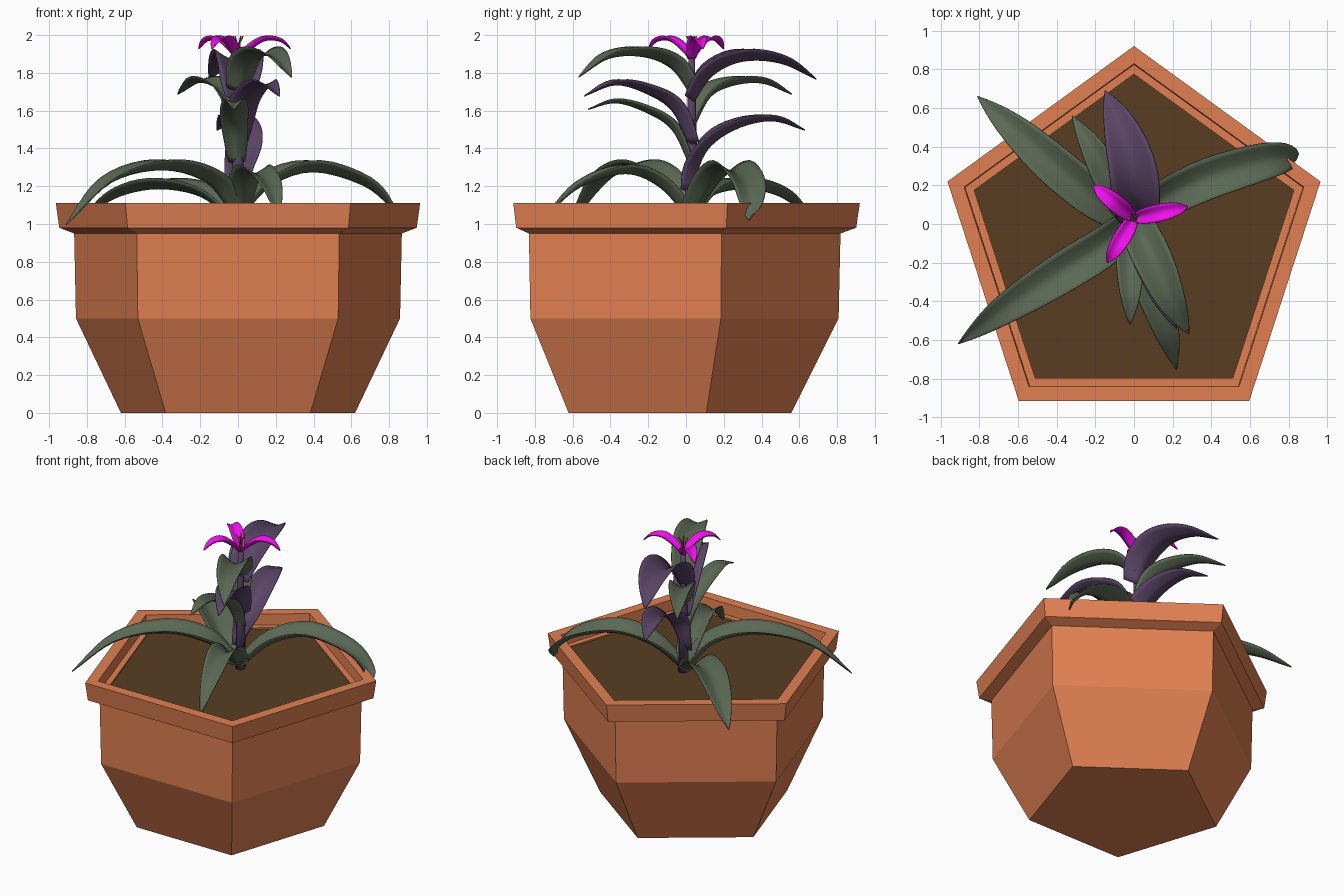
import bpy
from math import sin, cos, pi, radians
from mathutils import Vector

if "Cube" in bpy.data.objects:
    bpy.data.objects.remove(bpy.data.objects["Cube"])


def material(name, rgb):
    m = bpy.data.materials.new(name)
    m.diffuse_color = (*rgb, 1)
    m.use_nodes = True
    m.node_tree.nodes["Principled BSDF"].inputs["Base Color"].default_value = m.diffuse_color
    return m


CLAY = material("clay", (0.75, 0.216, 0.084))
SOIL = material("soil", (0.098, 0.048, 0.016))
GREEN = material("green_leaf", (0.105, 0.14, 0.09))
PURPLE = material("purple_leaf", (0.107, 0.061, 0.138))
PINK = material("petal", (0.87, 0.005, 0.83))
YELLOW = material("stamen", (0.3, 0.2, 0.03))


def make(name, verts, faces, mat, smooth=False):
    me = bpy.data.meshes.new(name)
    me.from_pydata(verts, [], faces)
    me.materials.append(mat)
    me.polygons.foreach_set("use_smooth", [smooth] * len(me.polygons))
    ob = bpy.data.objects.new(name, me)
    bpy.context.collection.objects.link(ob)
    return ob


def ring(r, z, n=5, cx=0, cy=-0.094):
    return [(cx + r * cos(pi / 2 + 2 * pi * i / n), cy + r * sin(pi / 2 + 2 * pi * i / n), z)
            for i in range(n)]


def lathe(name, profile, mat, n=5, cap_top=False, smooth=False, cx=0, cy=-0.094):
    verts = [v for r, z in profile for v in ring(r, z, n, cx, cy)]
    faces = [tuple(reversed(range(n)))]
    for j in range(len(profile) - 1):
        for i in range(n):
            k = (i + 1) % n
            faces.append((j * n + i, j * n + k, (j + 1) * n + k, (j + 1) * n + i))
    if cap_top:
        faces.append(tuple(range((len(profile) - 1) * n, len(profile) * n)))
    return make(name, verts, faces, mat, smooth)


def spline(points, count):
    # Catmull-Rom samples through the points
    p = [Vector(q) for q in points]
    p = [2 * p[0] - p[1]] + p + [2 * p[-1] - p[-2]]
    out = []
    for s in range(count + 1):
        f = s / count * (len(p) - 3)
        i = min(int(f), len(p) - 4)
        t = f - i
        a, b, c, d = p[i:i + 4]
        out.append(0.5 * (2 * b + (c - a) * t + (2 * a - 5 * b + 4 * c - d) * t ** 2
                          + (3 * b - a - 3 * c + d) * t ** 3))
    return out


def leaf(name, points, width, mat, base=0.5, count=20, cross=8):
    # Channelled blade: the path is the midrib, the sides lift above it
    path = spline(points, count)
    verts, faces = [], []
    for s, c in enumerate(path):
        t = s / count
        tan = (path[min(s + 1, count)] - path[max(s - 1, 0)]).normalized()
        side = Vector((tan.y, -tan.x, 0)).normalized()
        nor = side.cross(tan).normalized()
        half = width / 2 * 1.2 * (base + 2.2 * t) * (1 - t) ** 0.95 + 0.001
        depth = 0.75 - 0.45 * t
        for k in range(cross + 1):
            u = 2 * k / cross - 1
            verts.append(c + side * half * u + nor * half * depth * abs(u) ** 1.4)
    w = cross + 1
    for s in range(count):
        for k in range(cross):
            a = s * w + k
            faces.append((a, a + 1, a + w + 1, a + w))
    ob = make(name, verts, faces, mat, True)
    mod = ob.modifiers.new("thickness", "SOLIDIFY")
    mod.thickness = 0.006
    return ob


# Five-sided pot with rim, and the soil inside it
lathe("pot", [(0.652, 0), (0.902, 0.5), (0.912, 0.95), (0.995, 0.98), (1.014, 1.11),
              (0.923, 1.11), (0.918, 1.03), (0.869, 1.03), (0.869, 1.0)], CLAY)
make("soil", ring(0.87, 1.02), [tuple(range(5))], SOIL)

# Stem
lathe("stem", [(0.035, 1.0), (0.028, 1.4), (0.02, 1.75), (0.017, 1.9)], PURPLE,
      n=12, cap_top=True, smooth=True, cx=0, cy=0.03)

# Low leaves that spread over the rim
leaf("low_leaf_back_left", [(-0.04, 0.03, 1.03), (-0.2, 0.13, 1.15), (-0.42, 0.31, 1.19),
                            (-0.63, 0.5, 1.15), (-0.81, 0.66, 1.05)], 0.2, GREEN)
leaf("low_leaf_front_left", [(-0.02, 0.0, 1.05), (-0.16, -0.12, 1.22), (-0.4, -0.27, 1.29),
                             (-0.68, -0.45, 1.22), (-0.91, -0.62, 1.0)], 0.2, GREEN)
leaf("low_leaf_right", [(0.02, 0.04, 1.05), (0.18, 0.14, 1.21), (0.4, 0.24, 1.28),
                        (0.66, 0.32, 1.21), (0.8, 0.345, 1.1), (0.84, 0.33, 1.02)], 0.2, GREEN)
leaf("low_leaf_front", [(0.01, 0.0, 1.05), (0.04, -0.14, 1.2), (0.09, -0.32, 1.27),
                        (0.17, -0.56, 1.2), (0.22, -0.75, 1.04)], 0.17, GREEN)

# Upper leaves, alternating along the stem
leaf("upper_leaf_back_1", [(0.01, 0.03, 1.17), (0.03, 0.1, 1.38), (0.01, 0.25, 1.5),
                           (-0.04, 0.45, 1.55), (-0.11, 0.63, 1.5)], 0.19, PURPLE)
leaf("upper_leaf_front_1", [(-0.01, 0.02, 1.32), (-0.02, -0.07, 1.5), (-0.02, -0.2, 1.59),
                            (-0.02, -0.37, 1.645), (-0.02, -0.52, 1.61)], 0.14, GREEN)
leaf("upper_leaf_front_2", [(0.01, 0.02, 1.42), (0.04, -0.07, 1.6), (0.09, -0.2, 1.69),
                            (0.15, -0.37, 1.74), (0.22, -0.54, 1.68)], 0.17, PURPLE)
leaf("upper_leaf_back_2", [(-0.01, 0.04, 1.52), (-0.06, 0.12, 1.67), (-0.13, 0.24, 1.735),
                           (-0.22, 0.4, 1.75), (-0.32, 0.56, 1.69)], 0.16, GREEN)
leaf("upper_leaf_back_3", [(0.01, 0.04, 1.65), (0.01, 0.14, 1.79), (-0.01, 0.3, 1.865),
                           (-0.07, 0.5, 1.855), (-0.15, 0.69, 1.77)], 0.24, PURPLE)
leaf("upper_leaf_front_3", [(0.01, 0.02, 1.7), (0.05, -0.08, 1.83), (0.12, -0.23, 1.89),
                            (0.2, -0.41, 1.88), (0.285, -0.57, 1.78)], 0.19, GREEN)

# Flower: three arching petals
for i, (x, y) in enumerate([(-0.21, 0.2), (0.28, 0.09), (-0.14, -0.2)]):
    dx, dy = x, y - 0.03
    leaf(f"petal_{i + 1}", [(dx * f, 0.03 + dy * f, z) for f, z in
                            ((0.02, 1.87), (0.25, 1.93), (0.52, 1.975), (0.8, 1.97), (1, 1.93))],
         0.09, PINK, base=0.35, count=14, cross=6)

# Stamens
for i in range(4):
    a = radians(90 * i + 30)
    cu = bpy.data.curves.new("stamen", "CURVE")
    cu.dimensions = "3D"
    cu.bevel_depth = 0.004
    cu.bevel_resolution = 1
    cu.use_fill_caps = True
    sp = cu.splines.new("POLY")
    sp.points.add(2)
    for p, (r, z) in zip(sp.points, ((0.004, 1.89), (0.012, 1.96), (0.03, 1.995))):
        p.co = (r * cos(a), 0.03 + r * sin(a), z, 1)
    cu.materials.append(YELLOW)
    ob = bpy.data.objects.new(f"stamen_{i + 1}", cu)
    bpy.context.collection.objects.link(ob)
